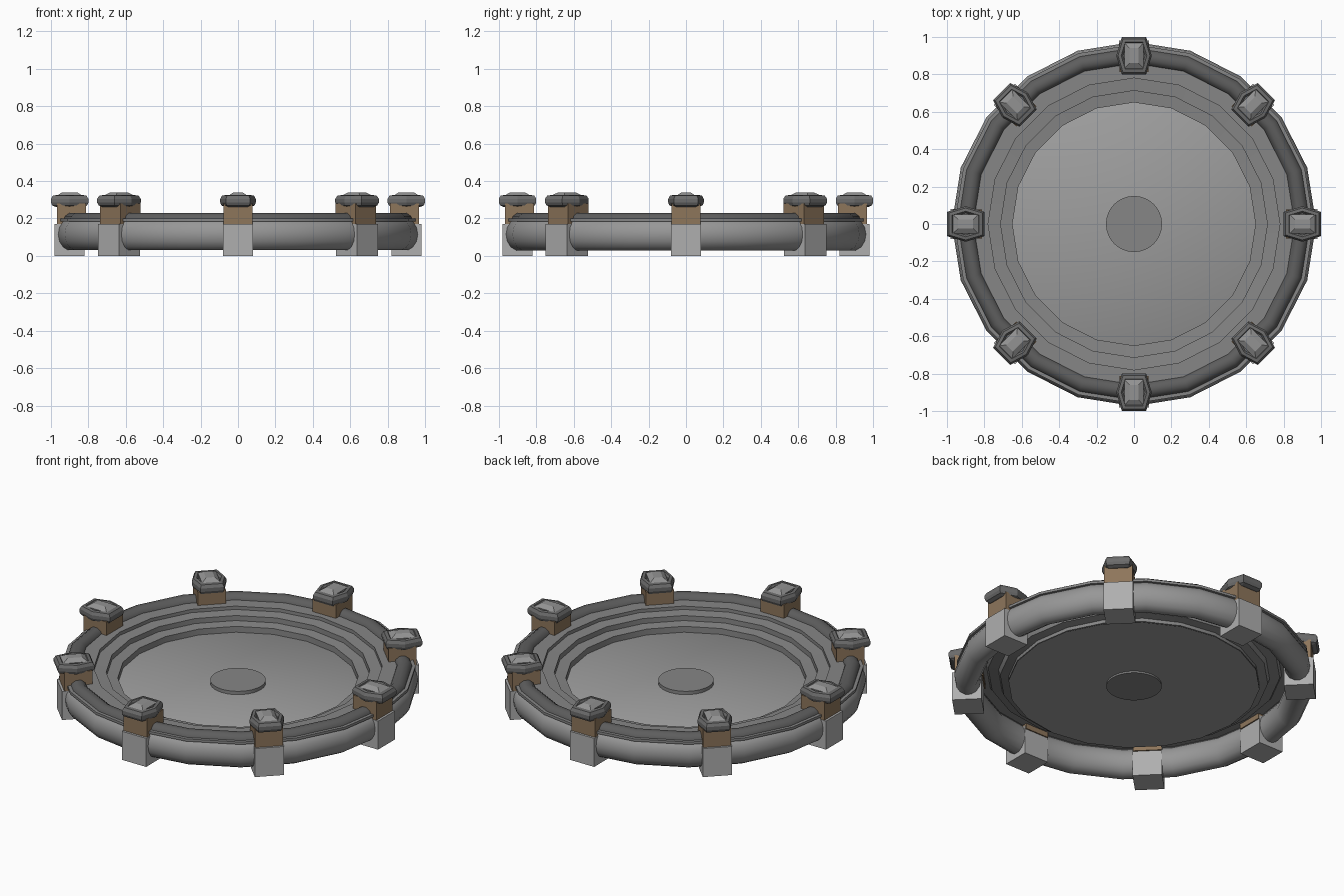
import bpy, bmesh
from math import sin, cos, pi, radians
from mathutils import Matrix

if "Cube" in bpy.data.objects:
    bpy.data.objects.remove(bpy.data.objects["Cube"])

SIDES = 20


def material(name, r, g=None, b=None):
    m = bpy.data.materials.new(name)
    m.diffuse_color = (r, r if g is None else g, r if b is None else b, 1)
    m.use_nodes = True
    m.node_tree.nodes["Principled BSDF"].inputs["Base Color"].default_value = m.diffuse_color
    return m


floor_grey = material("floor_grey", 0.34)
step_grey = material("step_grey", 0.24)
ring_grey = material("ring_grey", 0.31)
bead_grey = material("bead_grey", 0.11)
foot_grey = material("foot_grey", 0.43)
collar_grey = material("collar_grey", 0.15)
stone_grey = material("stone_grey", 0.29)
brown = material("brown", 0.27, 0.18, 0.105)


def finish(bm, name, mat, angle=None):
    bmesh.ops.recalc_face_normals(bm, faces=bm.faces)
    me = bpy.data.meshes.new(name)
    bm.to_mesh(me)
    bm.free()
    ob = bpy.data.objects.new(name, me)
    bpy.context.collection.objects.link(ob)
    me.materials.append(mat)
    if angle:
        bpy.ops.object.select_all(action='DESELECT')
        ob.select_set(True)
        bpy.context.view_layer.objects.active = ob
        bpy.ops.object.shade_smooth_by_angle(angle=radians(angle))
    return ob


def stack(bm, rings, closed=False):
    """Join point rings of equal length; ends are capped unless the loop closes."""
    rings = [[bm.verts.new(p) for p in ring] for ring in rings]
    pairs = list(zip(rings, rings[1:]))
    if closed:
        pairs.append((rings[-1], rings[0]))
    else:
        bm.faces.new(rings[0])
        bm.faces.new(rings[-1])
    n = len(rings[0])
    for a, b in pairs:
        for i in range(n):
            j = (i + 1) % n
            bm.faces.new((a[i], a[j], b[j], b[i]))


def lathe(name, mat, profile, closed=False, sides=SIDES, angle=30):
    """Spin an (r, z) profile around the z axis."""
    bm = bmesh.new()
    turns = [2 * pi * i / sides for i in range(sides)]
    stack(bm, [[(r * cos(t), r * sin(t), z) for t in turns] for r, z in profile], closed)
    return finish(bm, name, mat, angle)


def oval(r, z, rx, rz, n=14):
    return [(r + rx * cos(2 * pi * k / n), z + rz * sin(2 * pi * k / n)) for k in range(n)]


def hexagon(s, z):
    # long along the radius (local x), pointed sideways (local y)
    pts = [(0.1, 0.065), (0, 0.095), (-0.1, 0.065), (-0.1, -0.065), (0, -0.095), (0.1, -0.065)]
    return [(0.9 + x * s, y * s, z) for x, y in pts]


def rect(cx, hx, hy, z):
    return [(cx + hx, -hy, z), (cx + hx, hy, z), (cx - hx, hy, z), (cx - hx, -hy, z)]


# floor, steps with a flat rim, and centre disc
lathe("dish_floor", floor_grey, [(0.68, 0.09), (0.652, 0.105)])
lathe("dish_steps", step_grey, [(0.65, 0.1), (0.65, 0.14), (0.713, 0.145), (0.713, 0.175),
                                (0.78, 0.18), (0.78, 0.2), (0.96, 0.2), (0.96, 0.185),
                                (0.80, 0.18), (0.79, 0.165), (0.735, 0.155), (0.725, 0.125),
                                (0.68, 0.115), (0.68, 0.095)], closed=True)
lathe("centre_disc", step_grey, [(0.15, 0.08), (0.15, 0.125)], sides=32)

# rounded outer ring and the thinner bead above it
lathe("outer_ring", ring_grey, oval(0.904, 0.115, 0.07, 0.087), closed=True, angle=60)
lathe("top_bead", bead_grey, oval(0.9, 0.185, 0.046, 0.046, 10), closed=True, angle=60)

# eight posts: grey foot, brown block, hexagonal collar, cut stone
parts = [
    ("foot_block", foot_grey, [rect(0.9, 0.08, 0.08, 0), rect(0.9, 0.08, 0.08, 0.17)]),
    ("post_block", brown, [rect(0.89, 0.077, 0.077, 0.15), rect(0.89, 0.077, 0.077, 0.28)]),
    ("collar", collar_grey, [hexagon(0.75, 0.262), hexagon(0.93, 0.27), hexagon(1, 0.285),
                             hexagon(1, 0.305), hexagon(0.9, 0.322), hexagon(0.72, 0.325),
                             hexagon(0.62, 0.312)]),
    ("stone", stone_grey, [rect(0.9, 0.068, 0.05, 0.3), rect(0.9, 0.068, 0.05, 0.322),
                           rect(0.9, 0.04, 0.024, 0.34)]),
]
for i in range(8):
    turn = Matrix.Rotation(i * pi / 4, 4, 'Z')
    for name, mat, layers in parts:
        bm = bmesh.new()
        stack(bm, layers)
        ob = finish(bm, f"{name}_{i + 1}", mat)
        ob.data.transform(turn)
